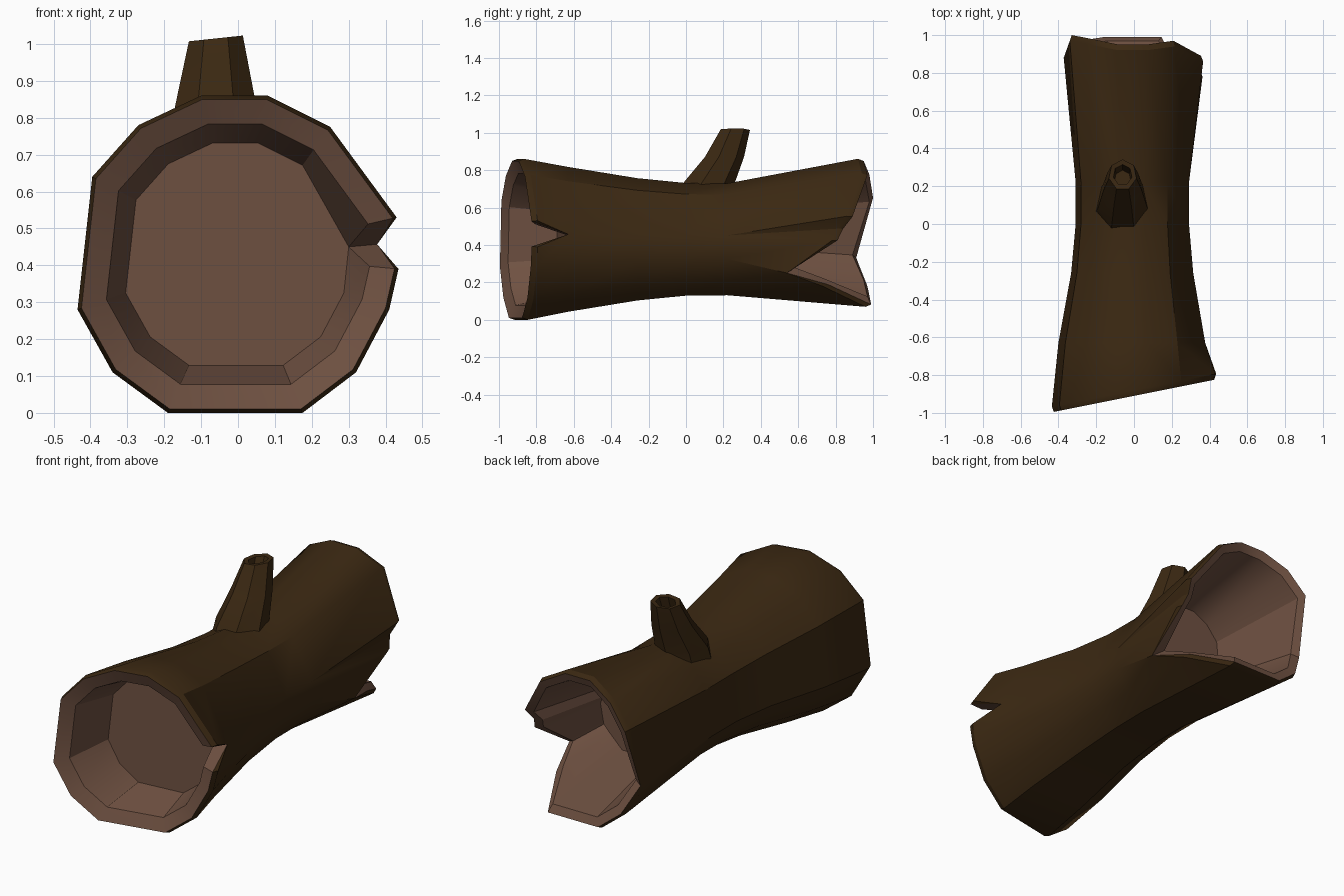
import bpy, bmesh, math

if "Cube" in bpy.data.objects:
    bpy.data.objects.remove(bpy.data.objects["Cube"], do_unlink=True)


def material(name, rgb):
    m = bpy.data.materials.new(name)
    m.use_nodes = True
    m.diffuse_color = (*rgb, 1)
    m.node_tree.nodes["Principled BSDF"].inputs["Base Color"].default_value = (*rgb, 1)
    return m


BARK = material("dark bark", (0.043, 0.021, 0.006))
WOOD = material("bare wood", (0.16, 0.083, 0.054))


def loft(name, rings, mats):
    """Skin closed rings, merging coincident points; cap both ends."""
    bm = bmesh.new()
    pool = {}

    def vert(p):
        key = tuple(round(c, 4) for c in p)
        if key not in pool:
            pool[key] = bm.verts.new(p)
        return pool[key]

    def face(points, mat):
        vs = list(dict.fromkeys(vert(p) for p in points))
        if len(vs) > 2 and not bm.faces.get(vs):
            bm.faces.new(vs).material_index = mat

    for a, b, mat in zip(rings, rings[1:], mats[1:]):
        for i in range(len(a)):
            j = (i + 1) % len(a)
            face((a[i], a[j], b[j], b[i]), mat)
    face(rings[0], mats[0])
    face(rings[-1], mats[-1])
    bmesh.ops.recalc_face_normals(bm, faces=bm.faces)
    me = bpy.data.meshes.new(name)
    bm.to_mesh(me)
    bm.free()
    me.materials.append(BARK)
    me.materials.append(WOOD)
    me.shade_smooth()
    me.set_sharp_from_angle(angle=math.radians(30))
    ob = bpy.data.objects.new(name, me)
    bpy.context.collection.objects.link(ob)
    return ob


# Log outline (x, z), starting at the split on the left side
MID = 0.43
SECTION = [(.41, .46), (.43, .53), (.25, .775), (.08, .86), (-.10, .86),
           (-.27, .78), (-.395, .64), (-.435, .28), (-.34, .11), (-.19, 0),
           (.175, 0), (.32, .11), (.41, .28), (.435, .39)]
N = len(SECTION)


def ring(y, sx, sz, zc=MID):
    """Scaled outline; y is a number or a function of x and index."""
    pts = []
    for i, (x, z) in enumerate(SECTION):
        px = x * sx
        pts.append((px, y(px, i) if callable(y) else y, zc + (z - MID) * sz))
    return pts


def pinch(pts):
    """Join the three split points into one."""
    pts[1] = pts[-1] = pts[0]
    return pts


def shrink(pts, s, dy, zc):
    return [(x * s, y + dy, zc + (z - zc) * s) for x, y, z in pts]


# Body rings, narrowing to the waist
body = [pinch(ring(-.63, .92, .90)), pinch(ring(-.26, .765, .76)),
        pinch(ring(0, .71, .70)), pinch(ring(.22, .71, .695))]

# Front end: slanted rim with a split, shallow hollow
front_edge = ring(lambda x, i: -.88 + .2 * x, 1, 1)
front_rim = ring(lambda x, i: -.91 + .2 * x, .975, .975)
front_inner = ring(lambda x, i: -.88 + .2 * x, .82, .82)
front_cap = ring(lambda x, i: -.66 + .1 * x, .70, .70)
front_edge[0] = front_rim[0] = body[0][0]
front_inner[0] = front_cap[0] = (.30, -.63, .45)
pinch(front_cap)

# Back end: ragged rim, deep notch low on the left side
BACK_Y = [.81, .86, .94, .92, .92, .95, .97, .88, .94, .96, .96, .73, .54, .78]
BACK_Z = .465
back_edge = []
for i, (x, z) in enumerate(SECTION):
    t = min(1, (BACK_Y[i] - .22) / .68)
    back_edge.append((x * (.71 + .15 * t), BACK_Y[i],
                      MID + .035 * t + (z - MID) * (.695 + .225 * t)))
TIP = 12
back_edge[TIP] = (.33, .54, .25)
back_rim = shrink(back_edge, .97, .03, BACK_Z)
back_inner = shrink(back_edge, .86, .01, BACK_Z)
back_rim[TIP] = back_edge[TIP]
back_inner[TIP] = (.28, .58, .28)
back_cap = [(x, .42, z) for x, _, z in shrink(back_edge, .62, 0, BACK_Z)]

loft("hollow_log",
     [front_cap, front_inner, front_rim, front_edge, *body,
      back_edge, back_rim, back_inner, back_cap],
     [1, 1, 1, 0, 0, 0, 0, 0, 0, 0, 1, 1])


# Broken branch stub with a hollow tip
def branch_ring(z, y, rx, ry, tilt=0):
    out = []
    for k in range(7):
        a = math.tau * k / 7 + math.pi / 2
        out.append((-.06 + rx * math.cos(a), y + ry * math.sin(a),
                    z + tilt * math.cos(a)))
    return out


loft("branch_stub",
     [branch_ring(.66, .10, .145, .15), branch_ring(.73, .115, .135, .145),
      branch_ring(.87, .20, .105, .11), branch_ring(1.015, .26, .075, .082, .008),
      branch_ring(1.012, .26, .05, .055, .008), branch_ring(.94, .235, .045, .05)],
     [0] * 6)
